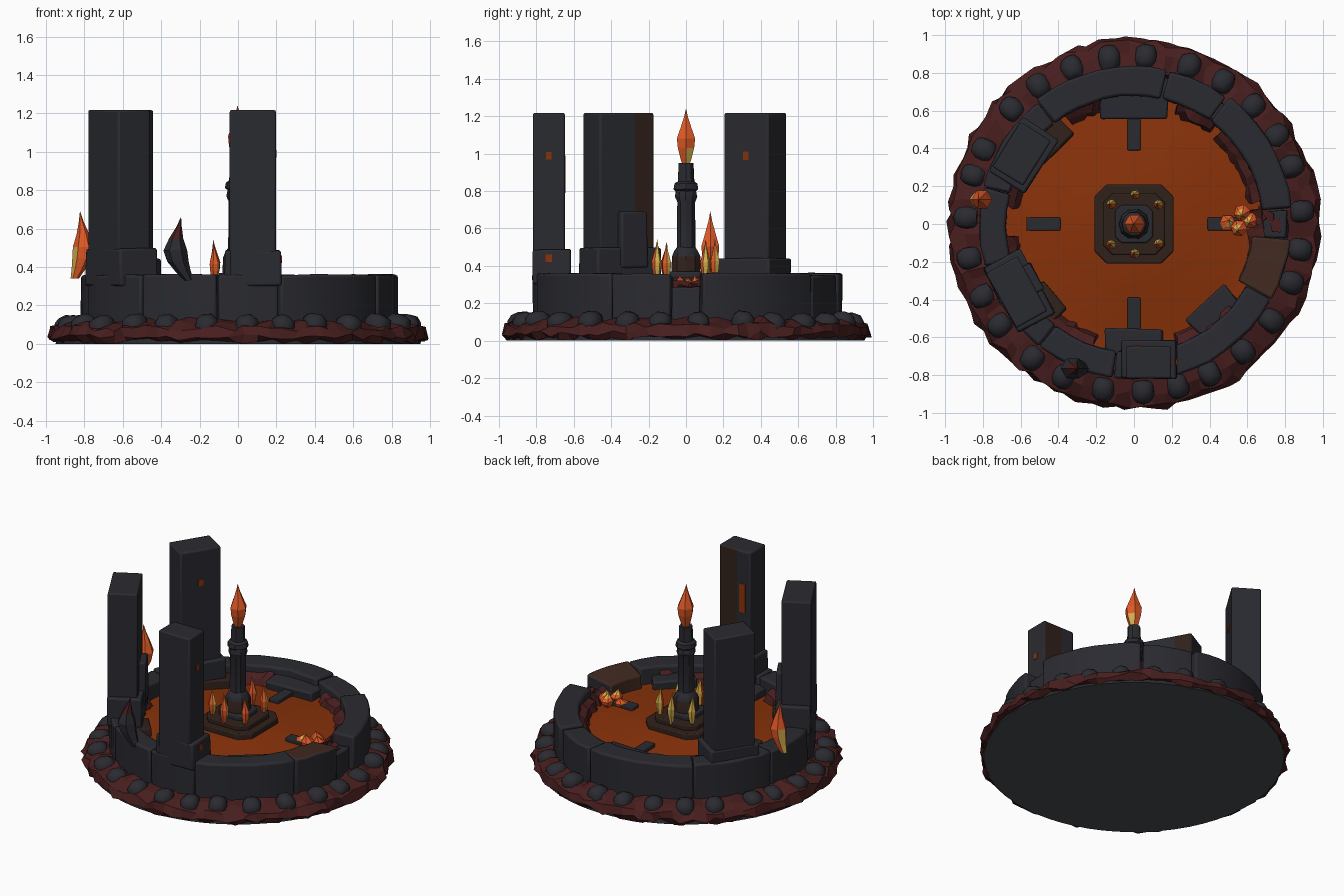
import bpy, bmesh, math, random
from mathutils import Matrix, Vector

random.seed(4)
if "Cube" in bpy.data.objects:
    bpy.data.objects.remove(bpy.data.objects["Cube"])


def material(name, r, g, b):
    m = bpy.data.materials.new(name)
    m.use_nodes = True
    m.diffuse_color = (r, g, b, 1)
    m.node_tree.nodes["Principled BSDF"].inputs["Base Color"].default_value = (r, g, b, 1)
    return m


STONE = material("dark stone", .023, .0235, .03)
SLATE = material("slate underside", .063, .073, .083)
CRUST = material("red rock", .065, .013, .013)
LAVA = material("lava", .25, .032, .003)
FLAME = material("flame orange", .75, .1, .02)
YELLOW = material("flame yellow", .68, .43, .07)
SCORCH = material("scorched stone", .052, .022, .014)
SOOT = material("brown stone", .03, .015, .011)


def finish(name, bm, mats, bevel=0, smooth=30):
    bmesh.ops.recalc_face_normals(bm, faces=bm.faces)
    me = bpy.data.meshes.new(name)
    bm.to_mesh(me)
    bm.free()
    for m in mats:
        me.materials.append(m)
    ob = bpy.data.objects.new(name, me)
    bpy.context.collection.objects.link(ob)
    if bevel:
        mod = ob.modifiers.new("worn edges", "BEVEL")
        mod.width, mod.segments = bevel, 2
    if smooth:
        bpy.ops.object.select_all(action="DESELECT")
        ob.select_set(True)
        bpy.context.view_layer.objects.active = ob
        bpy.ops.object.shade_smooth_by_angle(angle=math.radians(smooth))
    return ob


def wobble(amount):
    return Vector([random.uniform(-amount, amount) for _ in range(3)])


def sweep(name, profile, mats, n, a0=0, a1=360, rough=0, bevel=0, smooth=30, paint=None):
    """Turn a closed (radius, height) profile around z, in degrees."""
    bm = bmesh.new()
    full = a1 - a0 == 360
    rings = []
    for i in range(n if full else n + 1):
        a = math.radians(a0 + (a1 - a0) * i / n)
        rings.append([bm.verts.new((r * math.cos(a), r * math.sin(a), z)) for r, z in profile])
    k = len(profile)
    for i in range(n):
        p, q = rings[i], rings[(i + 1) % len(rings)]
        for j in range(k):
            bm.faces.new((p[j], q[j], q[(j + 1) % k], p[(j + 1) % k]))
    if not full:
        bm.faces.new(rings[0])
        bm.faces.new(rings[-1])
    bmesh.ops.remove_doubles(bm, verts=bm.verts, dist=1e-5)
    for v in bm.verts:
        v.co += wobble(rough)
        v.co.z = max(v.co.z, 0)
    bmesh.ops.recalc_face_normals(bm, faces=bm.faces)
    if paint:
        for f in bm.faces:
            f.material_index = int(paint(f))
    return finish(name, bm, mats, bevel, smooth)


def box(name, size, loc, mat, turn=0, bevel=.012, rough=0):
    bm = bmesh.new()
    bmesh.ops.create_cube(bm, size=1, matrix=Matrix.Diagonal((*size, 1)))
    for v in bm.verts:
        v.co += wobble(rough)
    ob = finish(name, bm, [mat], bevel)
    ob.location = loc
    ob.rotation_euler.z = math.radians(turn)


def polar(r, deg, z):
    a = math.radians(deg)
    return Vector((r * math.cos(a), r * math.sin(a), z))


def tongue(name, base, height, radius, bend, lean, mats, split, turn=0):
    """A pointed, bent spindle; the second material goes where split() says."""
    bm = bmesh.new()
    prev = None
    levels = [(0, .4), (.14, .65), (.3, .9), (.47, 1), (.66, .6), (.85, .22), (1, .01)]
    for t, w in levels:
        shift = bend * math.sin(t * math.pi * 1.25) + lean * t
        ring = [bm.verts.new((radius * w * math.cos(i * math.pi / 3) + shift,
                              radius * w * math.sin(i * math.pi / 3), height * t)) for i in range(6)]
        if prev:
            for i in range(6):
                bm.faces.new((prev[i], prev[i - 1], ring[i - 1], ring[i]))
        else:
            bm.faces.new(ring)
        prev = ring
    bm.faces.new(prev)
    bmesh.ops.recalc_face_normals(bm, faces=bm.faces)
    for f in bm.faces:
        f.material_index = int(split(f.calc_center_median().z / height, f.normal))
    ob = finish(name, bm, mats, smooth=0)
    ob.location = base
    ob.rotation_euler.z = math.radians(turn)


# Ground slab and jagged red crust
sweep("base_slab", [(0, 0), (.95, 0), (.94, .05), (0, .05)], [STONE, SLATE], 64,
      paint=lambda f: f.normal.z < -.9)
sweep("rock_crust", [(.8, .02), (.955, .01), (.98, .035), (.965, .08), (.9, .105), (.8, .125)],
      [CRUST], 90, rough=.019, smooth=0)

# Blocky rounded stones around the rim
for i in range(27):
    bm = bmesh.new()
    bmesh.ops.create_icosphere(bm, subdivisions=2, radius=1)
    for v in bm.verts:
        v.co *= random.uniform(.94, 1.04) / max(abs(c) for c in v.co) ** .35
        v.co = Vector((max(v.co.x * .072, -.06), v.co.y * .062, v.co.z * .066))
    stone = finish("rim_stone", bm, [STONE], smooth=50)
    a = i * 360 / 27 + 5 + random.uniform(-2, 2)
    stone.location = polar(.885, a, random.uniform(.083, .095))
    stone.rotation_euler = (0, math.radians(12), math.radians(a))

# Curved wall in separate blocks, with a broken gap on the +x side
for a0, a1, outer, top in [(6, 53, .84, .36), (54, 77, .83, .35), (78, 128, .835, .36),
                           (128.5, 166, .82, .36), (166.5, 196, .82, .355), (196.5, 232, .82, .36),
                           (232.5, 262, .82, .36), (262.5, 285, .82, .36), (285.5, 331, .83, .36)]:
    sweep("wall_block", [(.67, .05), (outer, .05), (outer, top), (.68, top)], [STONE],
          max(3, int(a1 - a0) // 6), a0, a1, rough=.004, bevel=.014, smooth=40)
sweep("scorched_wall_block", [(.62, .2), (.83, .05), (.83, .36), (.63, .34)], [STONE, SCORCH], 4, 331.5, 354,
      rough=.004, bevel=.012,
      paint=lambda f: f.normal.z > .6 or f.normal.dot(f.calc_center_median()) < -.3)
sweep("gap_sill", [(.66, .05), (.82, .05), (.81, .29), (.67, .28)], [STONE], 3, -5.5, 5.5,
      rough=.006, bevel=.01)

# Lava pool and the rubble along its shore
sweep("lava_pool", [(0, .06), (.68, .06), (.68, .245), (.56, .25), (.53, .258), (.4, .258),
                    (.37, .266), (0, .27)], [LAVA], 40)
for a0, a1 in [(10, 46), (50, 70), (105, 122), (140, 172), (186, 208), (222, 252), (290, 318), (345, 366)]:
    sweep("shore_rubble", [(.6, .22), (.69, .22), (.69, .32), (.64, .29)], [CRUST],
          (a1 - a0) // 4, a0, a1, rough=.014, smooth=0)
for a, w, mat in [(90, .36, STONE), (270, .3, STONE), (136, .24, SOOT), (222, .2, SOOT), (312, .28, STONE)]:
    box("shore_ledge", (.13, w, .1), polar(.625, a, .255), mat, a, rough=.01)
for i in range(4):
    box("channel_bar", (.18, .07, .06), polar(.48, 90 * i, .255), STONE, 90 * i, bevel=.006)
for i in range(4):
    box("gap_rubble", (.06, .05, .05), polar(.66 + .03 * i, random.uniform(-2, 6), .268),
        CRUST, random.uniform(0, 90), bevel=0, rough=.012)

# Tall slab pillars with footings and sooty strips on the side facing the pool
pillars = [(.7, 148, 148, .19, .28, .44, 0, 1), (.718, 210.2, 209, .19, .33, .5, -1, .05),
           (.737, 276, 270, .17, .24, .49, 1, -.02)]
for r, a, turn, depth, width, base_top, side, edge in pillars:
    bm = bmesh.new()
    bmesh.ops.create_cube(bm, size=1, matrix=Matrix.Diagonal((depth, width, .9, 1)))
    bmesh.ops.bisect_plane(bm, geom=bm.verts[:] + bm.edges[:] + bm.faces[:],
                           plane_co=(0, edge * side, 0), plane_no=(0, 1, 0))
    bm.normal_update()
    for f in bm.faces:
        f.material_index = int(f.normal.x < -.5 and f.calc_center_median().y * side > edge)
    pillar = finish("pillar", bm, [STONE, SOOT], bevel=.01)
    pillar.location = polar(r, a, .768)
    pillar.rotation_euler.z = math.radians(turn)
    box("pillar_footing", (depth + .03, width + .055, base_top - .3),
        polar(r, a, (base_top + .3) / 2) - polar(.015, turn, 0), STONE, turn, rough=.005)
box("pillar_buttress", (.06, .16, .3), (-.54, -.29, .54), STONE, 209, rough=.006)

# Glowing slots as thin plates: pillar index, plate size, place on the pillar
for index, size, offset in [(0, (.008, .035, .045), (-.095, .0, .99)),
                            (2, (.008, .045, .2), (-.085, -.06, .89)),
                            (2, (.03, .008, .04), (0, .12, .99)),
                            (2, (.035, .008, .04), (0, .148, .44))]:
    r, a, turn = pillars[index][:3]
    place = Matrix.Rotation(math.radians(turn), 3, "Z") @ Vector(offset)
    box("glow_slot", size, polar(r, a, 0) + place, LAVA, turn, bevel=0)

# Stepped pedestal
for half, z0, z1, mat in [(.21, .2, .305, SOOT), (.165, .3, .34, SOOT), (.1, .33, .37, STONE)]:
    bm = bmesh.new()
    cut = half * .68
    corners = [(half, -cut), (half, cut), (cut, half), (-cut, half),
               (-half, cut), (-half, -cut), (-cut, -half), (cut, -half)]
    bottom = bm.faces.new([bm.verts.new((x, y, z0)) for x, y in corners])
    ext = bmesh.ops.extrude_face_region(bm, geom=[bottom])
    for v in ext["geom"]:
        if isinstance(v, bmesh.types.BMVert):
            v.co.z = z1
    finish("pedestal_step", bm, [mat], bevel=.008)

# Central torch column
sweep("torch_column", [(0, .34), (.082, .34), (.08, .45), (.066, .48), (.052, .5), (.05, .74),
                       (.062, .77), (.056, .8), (.068, .81), (.064, .84), (.045, .85), (.042, .95), (0, .95)],
      [STONE, SOOT], 10, rough=.002, paint=lambda f: f.calc_center_median().z < .45)
tongue("torch_flame", (0, 0, .94), .3, .056, .004, 0, [FLAME, YELLOW],
       lambda t, n: t < .36 and n.x * n.y > .1)

# Small flames around the pedestal
for x in (-.125, 0, .125):
    for side in (-1, 1):
        y = side * (.155 if x == 0 else .105)
        tongue("small_flame", (x, y, .32), random.uniform(.2, .23), .027, .006, 0, [FLAME, YELLOW],
               lambda t, n: n.y > .1, random.uniform(-90, 30))

# Flame on the outer wall
tongue("wall_flame", (-.85, .13, .34), .35, .055, .025, .045, [FLAME, YELLOW],
       lambda t, n: t < .4 and n.x < -.1)

# Embers bubbling near the gap
for x, y, h in [(.5, .015, .07), (.55, -.03, .1), (.57, .05, .1), (.61, .01, .09)]:
    tongue("ember", (x, y, .25), h, .045, .01, 0, [FLAME, YELLOW],
           lambda t, n: t > .7 and n.y > .1, random.uniform(0, 360))

# Curved horn on the front wall
tongue("wall_horn", (-.255, -.765, .33), .33, .062, -.04, -.07, [STONE, CRUST], lambda t, n: t > .72)
